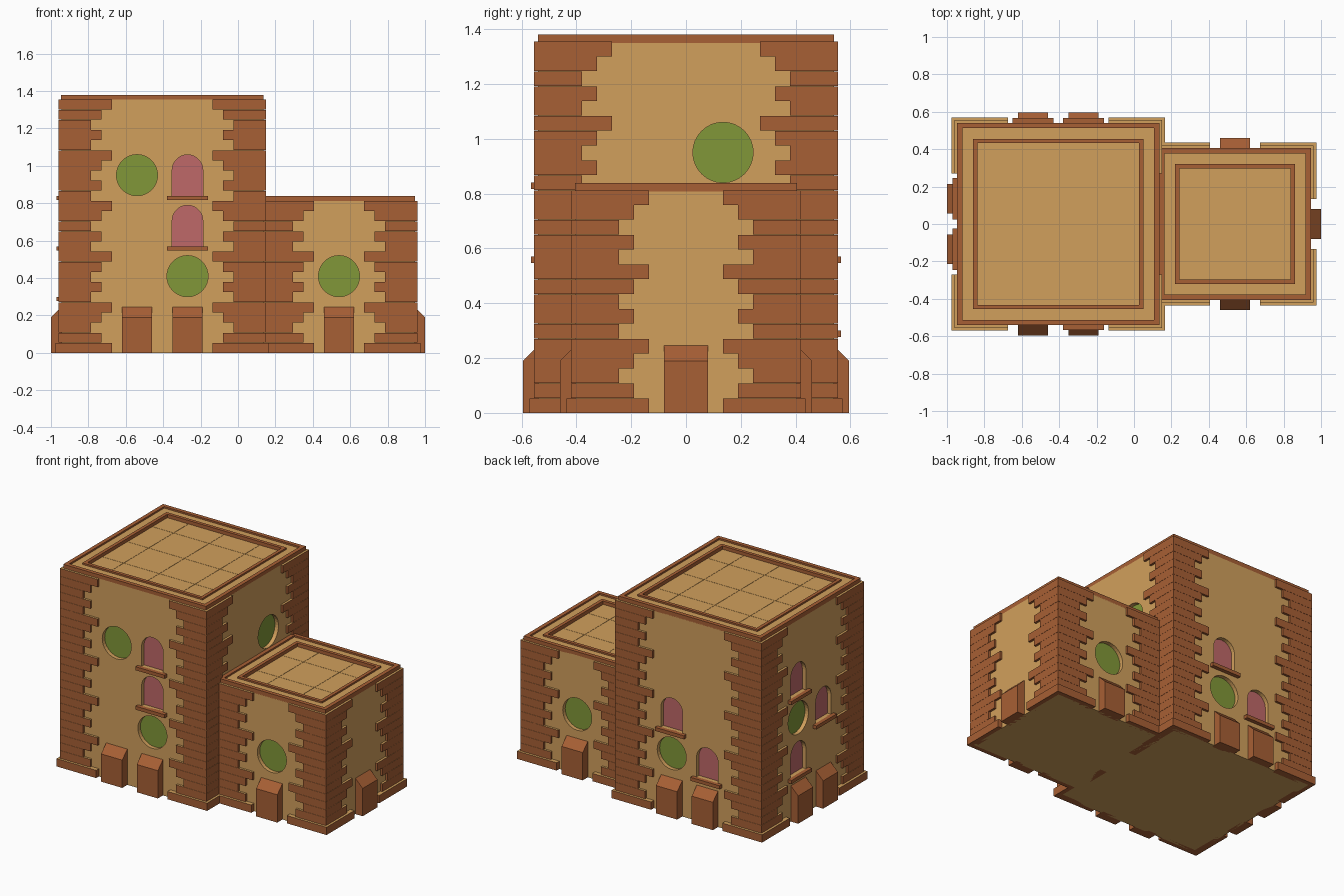
import bpy, bmesh
from math import sin, cos, pi, radians
from mathutils import Matrix, Vector

if "Cube" in bpy.data.objects:
    bpy.data.objects.remove(bpy.data.objects["Cube"])


def material(name, rgb):
    m = bpy.data.materials.new(name)
    m.diffuse_color = (*rgb, 1)
    m.use_nodes = True
    m.node_tree.nodes["Principled BSDF"].inputs["Base Color"].default_value = m.diffuse_color
    return m


TAN = material("sandstone", (0.64, 0.35, 0.107))
BROWN = material("brick", (0.39, 0.115, 0.035))
GREEN = material("green_glass", (0.22, 0.31, 0.04))
PINK = material("pink_glass", (0.52, 0.14, 0.14))


def prism(bm, pts, vec, M=Matrix()):
    """Close a planar outline into a solid by sweeping it along vec."""
    v = Vector(vec)
    a = [bm.verts.new(M @ Vector(p)) for p in pts]
    b = [bm.verts.new(M @ (Vector(p) + v)) for p in pts]
    n = len(pts)
    bm.faces.new(a)
    bm.faces.new(b[::-1])
    for i in range(n):
        bm.faces.new((a[i], b[i], b[(i + 1) % n], a[(i + 1) % n]))


def box(bm, x0, x1, y0, y1, z0, z1, M=Matrix()):
    prism(bm, [(x0, y0, z0), (x1, y0, z0), (x1, y1, z0), (x0, y1, z0)], (0, 0, z1 - z0), M)


def finish(bm, name, *mats, tan_tops=False):
    bmesh.ops.recalc_face_normals(bm, faces=bm.faces)
    if tan_tops:
        for f in bm.faces:
            f.material_index = int(f.normal.z > 0.9)
    me = bpy.data.meshes.new(name)
    bm.to_mesh(me)
    bm.free()
    ob = bpy.data.objects.new(name, me)
    bpy.context.collection.objects.link(ob)
    for m in mats:
        me.materials.append(m)
    return ob


C = 0.27          # wall module
H = 0.0542        # brick course height
OUT = 0.015       # brick projection
ANGLE = {"front": 0, "right": 90, "back": 180, "left": -90}


def disc(z, r=0.11, n=32):
    return [(r * cos(2 * pi * i / n), z + r * sin(2 * pi * i / n)) for i in range(n)]


def arch(z, w=0.082, h=0.137, n=14):
    return [(-w, z), (w, z)] + [(w * cos(pi * i / n), z + h + w * sin(pi * i / n)) for i in range(n + 1)]


def tower(name, cx, hx, hy, rows, windows, feet):
    top = rows * H

    def frame(side, u):
        d = hy if side in ("front", "back") else hx
        return (Matrix.Translation((cx, 0, 0)) @ Matrix.Rotation(radians(ANGLE[side]), 4, 'Z')
                @ Matrix.Translation((u, -d, 0)))

    # plain wall block with window recesses cut in
    bm = bmesh.new()
    box(bm, cx - hx, cx + hx, -hy, hy, 0, top)
    body = finish(bm, name + "_walls", TAN)
    cut, green, pink, sill = (bmesh.new() for _ in range(4))
    for side, u, kind, z in windows:
        M = frame(side, u)
        shape = disc(z) if kind == "round" else arch(z)
        prism(cut, [(a, -0.05, b) for a, b in shape], (0, 0.08, 0), M)
        prism(green if kind == "round" else pink, [(a, 0.027, b) for a, b in shape], (0, 0.01, 0), M)
        if kind == "arch":
            box(sill, -0.11, 0.11, -0.026, 0.03, z - 0.024, z, M)
    cutter = finish(cut, name + "_window_cutter")
    mod = body.modifiers.new("recesses", 'BOOLEAN')
    mod.operation, mod.solver, mod.object = 'DIFFERENCE', 'EXACT', cutter
    bpy.context.view_layer.objects.active = body
    bpy.ops.object.modifier_apply(modifier=mod.name)
    bpy.data.objects.remove(cutter)
    finish(green, name + "_round_windows", GREEN)
    if pink.verts:
        finish(pink, name + "_arched_windows", PINK)
        finish(sill, name + "_window_sills", BROWN)
    else:
        pink.free()
        sill.free()

    # sloped buttress blocks at the foot
    bm = bmesh.new()
    for side, u in feet:
        prism(bm, [(-0.08, 0.02, 0), (-0.08, -0.055, 0), (-0.08, -0.055, 0.19),
                   (-0.08, 0, 0.245), (-0.08, 0.02, 0.245)], (0.16, 0, 0), frame(side, u))
    finish(bm, name + "_buttresses", BROWN)

    # interlocking corner bricks, five-course pattern, wider course at the bottom
    bm = bmesh.new()
    lengths = [C, 0.215, 0.16, 0.215, 0.16]
    for sx in (-1, 1):
        for sy in (-1, 1):
            for r in range(rows):
                n = C if r == 0 else lengths[(rows - 1 - r) % 5]
                p = 2 * OUT if r == 0 else OUT
                z0, z1 = r * H, (r + 1) * H - 0.001
                X, Y = hx + p, hy + p
                M = Matrix.Translation((cx, 0, 0)) @ Matrix.Diagonal((sx, sy, 1, 1))
                box(bm, hx - n, X, hy - 0.02, Y, z0, z1, M)
                box(bm, hx - 0.02, X, hy - n, hy - 0.02, z0, z1, M)
    finish(bm, name + "_corner_bricks", BROWN, TAN, tan_tops=True)

    # roof edge: raised outer rim, pale ledge, inner brick ring
    def ring(part, outer, inner, z1, mat):
        b = bmesh.new()
        ax, ay, bx, by = hx - outer, hy - outer, hx - inner, hy - inner
        for s in (-1, 1):
            M = Matrix.Translation((cx, 0, 0)) @ Matrix.Diagonal((s, s, 1, 1))
            box(b, -ax, ax, by, ay, top - 0.005, z1, M)
            box(b, bx, ax, -by, by, top - 0.005, z1, M)
        finish(b, name + part, mat)

    ring("_roof_rim", 0, 0.027, top + 0.025, BROWN)
    ring("_roof_ledge", 0.027, 0.085, top + 0.014, TAN)
    ring("_roof_inner_ring", 0.085, 0.108, top + 0.025, BROWN)

    # roof tiles on the module grid
    bm = bmesh.new()
    ix, iy = hx - 0.108, hy - 0.108
    nx, ny = round(2 * hx / C), round(2 * hy / C)
    for i in range(nx):
        for j in range(ny):
            x0, y0 = -hx + i * C, -hy + j * C
            box(bm, cx + max(x0, -ix), cx + min(x0 + C, ix) - 0.002,
                max(y0, -iy), min(y0 + C, iy) - 0.002, top - 0.005, top + 0.002)
    finish(bm, name + "_roof_tiles", TAN)


# tall tower
tower("tall_tower", -0.405, 0.54, 0.54, 25,
      [("front", -0.135, "round", 0.95), ("front", 0.135, "arch", 0.84),
       ("front", 0.135, "arch", 0.57), ("front", 0.135, "round", 0.41),
       ("right", 0.135, "round", 0.95),
       ("back", -0.135, "arch", 0.57), ("back", -0.135, "round", 0.41),
       ("back", 0.135, "arch", 0.30),
       ("left", -0.135, "arch", 0.84), ("left", -0.135, "round", 0.68),
       ("left", -0.135, "arch", 0.30), ("left", 0.135, "arch", 0.57)],
      [(s, u) for s in ("front", "back", "left") for u in (-0.135, 0.135)])

# low wing
tower("low_wing", 0.54, 0.405, 0.405, 15,
      [("front", 0, "round", 0.41), ("back", 0, "round", 0.41)],
      [(s, 0) for s in ("front", "right", "back")])
